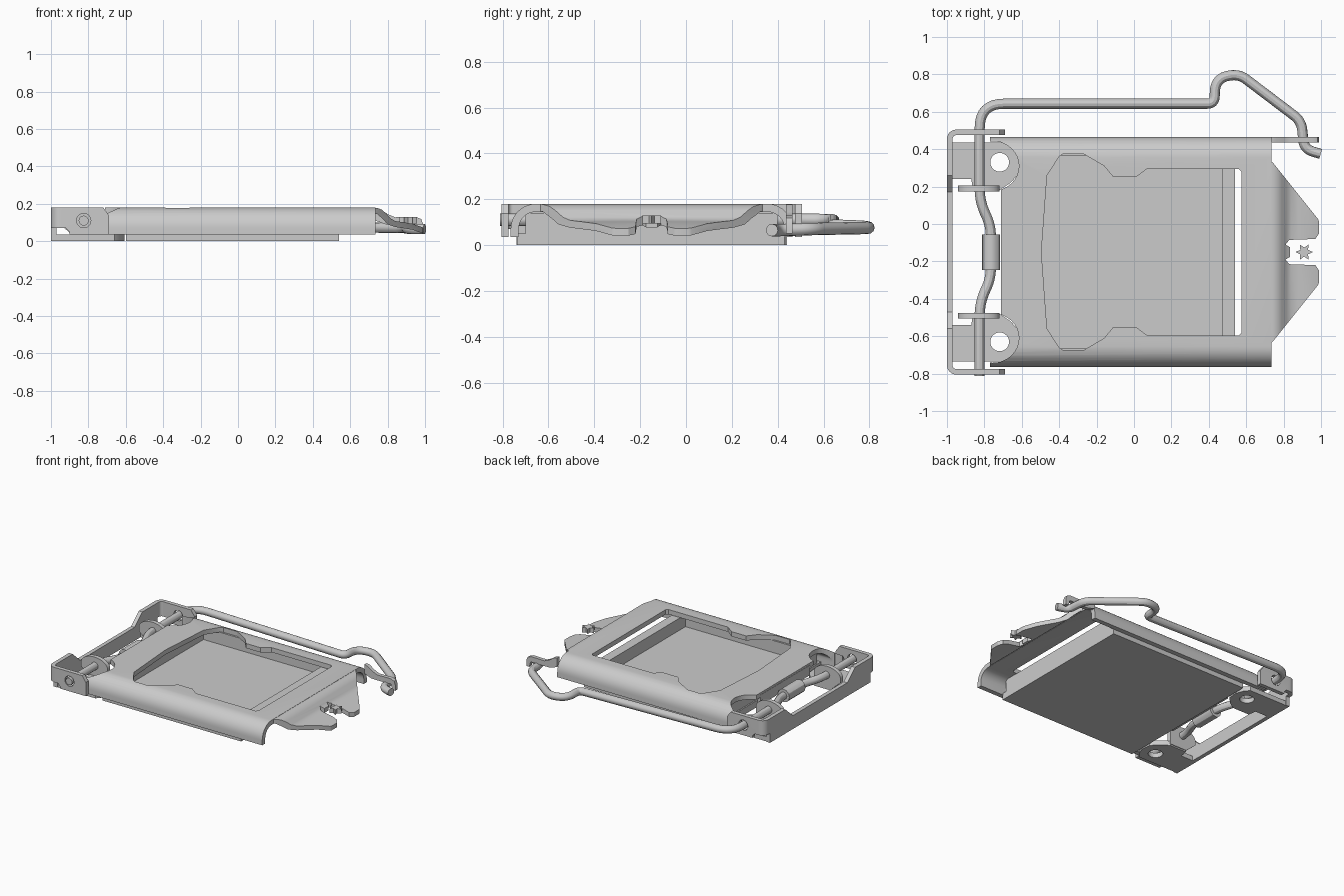
import bpy, bmesh
from math import sin, cos, pi, radians
from mathutils import Vector

if "Cube" in bpy.data.objects:
    bpy.data.objects.remove(bpy.data.objects["Cube"])

CY = -0.15  # symmetry line of the plate


def prism(name, pts, axis, lo, hi):
    """Extrude a 2D outline along an axis: x -> (y,z), y -> (x,z), z -> (x,y)."""
    def place(p, h):
        return {'x': (h, p[0], p[1]), 'y': (p[0], h, p[1]), 'z': (p[0], p[1], h)}[axis]
    bm = bmesh.new()
    a = [bm.verts.new(place(p, lo)) for p in pts]
    b = [bm.verts.new(place(p, hi)) for p in pts]
    n = len(pts)
    bm.faces.new(a)
    bm.faces.new(b[::-1])
    for i in range(n):
        bm.faces.new((a[i], b[i], b[(i + 1) % n], a[(i + 1) % n]))
    bmesh.ops.recalc_face_normals(bm, faces=bm.faces)
    me = bpy.data.meshes.new(name)
    bm.to_mesh(me)
    bm.free()
    ob = bpy.data.objects.new(name, me)
    bpy.context.collection.objects.link(ob)
    return ob


def box(name, x0, x1, y0, y1, z0, z1):
    return prism(name, [(x0, y0), (x1, y0), (x1, y1), (x0, y1)], 'z', z0, z1)


def arc(cx, cy, rx, ry, a0, a1, n):
    return [(cx + rx * cos(radians(a0 + (a1 - a0) * i / n)),
             cy + ry * sin(radians(a0 + (a1 - a0) * i / n))) for i in range(n + 1)]


def ellipse(cx, cy, rx, ry, n=32):
    return arc(cx, cy, rx, ry, 0, 360, n)[:-1]


def mirror(pts):
    """Close an (x, y) outline by mirroring it about the symmetry line."""
    return pts + [(x, 2 * CY - y) for x, y in reversed(pts) if abs(y - CY) > 1e-4]


def flip(pts):
    """Mirror a (y, z) profile about the symmetry line."""
    return [(2 * CY - y, z) for y, z in reversed(pts)]


def activate(ob):
    bpy.ops.object.select_all(action='DESELECT')
    ob.select_set(True)
    bpy.context.view_layer.objects.active = ob


def boolean(ob, cutter, op='DIFFERENCE'):
    m = ob.modifiers.new('cut', 'BOOLEAN')
    m.operation, m.object, m.solver = op, cutter, 'EXACT'
    activate(ob)
    bpy.ops.object.modifier_apply(modifier=m.name)
    bpy.data.objects.remove(cutter)


def tube(name, pts, radius):
    """Round wire through (x, y, z, fillet) points."""
    out = []
    for i, p in enumerate(pts):
        v, f = Vector(p[:3]), p[3]
        if f == 0:
            out.append(v)
            continue
        a = v + (Vector(pts[i - 1][:3]) - v).normalized() * f
        b = v + (Vector(pts[i + 1][:3]) - v).normalized() * f
        for k in range(9):
            t = k / 8
            out.append(a * (1 - t) ** 2 + v * 2 * t * (1 - t) + b * t * t)
    cu = bpy.data.curves.new(name, 'CURVE')
    cu.dimensions = '3D'
    cu.bevel_depth, cu.bevel_resolution, cu.use_fill_caps = radius, 4, True
    sp = cu.splines.new('POLY')
    sp.points.add(len(out) - 1)
    for q, v in zip(sp.points, out):
        q.co = (*v, 1)
    ob = bpy.data.objects.new(name, cu)
    bpy.context.collection.objects.link(ob)
    activate(ob)
    bpy.ops.object.convert(target='MESH')


# Socket body: base slab with a raised rim around a shallow tray
box('socket_base', -0.60, 0.54, -0.735, 0.43, 0, 0.05)
rim = box('socket_rim', -0.59, 0.54, -0.70, 0.40, 0.04, 0.14)
boolean(rim, box('tray_cutter', -0.54, 0.47, -0.665, 0.365, 0.0, 0.3))

# Load plate: sheet with rolled-down sides
R, T = 0.11, 0.035
half_out = [(0.465, 0.035)] + arc(0.465 - R, 0.18 - R, R, R, 0, 90, 10)
half_in = [(0.465 - T, 0.035)] + arc(0.465 - R, 0.18 - R, R - T, R - T, 0, 90, 10)
section = half_out + flip(half_out) + flip(half_in)[::-1] + half_in[::-1]
plate = prism('load_plate', section, 'x', -0.77, 0.735)
window = [(-0.495, CY), (-0.465, 0.26), (-0.40, 0.36), (-0.38, 0.375), (-0.27, 0.375),
          (-0.16, 0.31), (-0.11, 0.25), (0.01, 0.25), (0.07, 0.295), (0.56, 0.295), (0.575, 0.28)]
boolean(plate, prism('window_cutter', mirror(window), 'z', -0.1, 0.3))
boolean(plate, box('hinge_end_cutter', -0.9, -0.71, -0.738, 0.438, -0.1, 0.3))
for y in (0.31, 2 * CY - 0.31):
    boolean(plate, prism('corner_cutter', ellipse(-0.755, y, 0.14, 0.132), 'z', -0.1, 0.3))
box('plate_hinge_lip', -0.712, -0.685, -0.44, 0.14, 0.09, 0.165)

# Front tongue: bent sheet trimmed to a forked trapezoid
bend = [(0.72, 0.179), (0.745, 0.178), (0.77, 0.168), (0.79, 0.15), (0.815, 0.122),
        (0.84, 0.108), (0.88, 0.102), (0.93, 0.094), (1.0, 0.07)]
tongue = prism('front_tongue', bend + [(x - (0.015 if 0.75 < x < 0.83 else 0), z - 0.032)
                                       for x, z in reversed(bend)], 'y', -0.8, 0.5)
fork = [(0.734, 0.335), (0.745, 0.325), (0.985, 0.025), (0.99, 0.01), (0.99, -0.05), (0.97, -0.08),
        (0.83, -0.085), (0.81, -0.11), (0.835, -0.125)]
boolean(tongue, prism('fork_shape', mirror(fork), 'z', -0.1, 0.4), 'INTERSECT')

# Star-headed pin in the fork
star = [(0.91 + r * cos(k * pi / 6), CY + r * sin(k * pi / 6))
        for k in range(12) for r in [0.047 if k % 2 == 0 else 0.024]]
prism('star_pin', star, 'z', 0.095, 0.13)

# Side catch that holds the lever down
catch = [(0.735, 0.178), (0.76, 0.172), (0.80, 0.145), (0.84, 0.128), (0.95, 0.13), (0.98, 0.118),
         (0.99, 0.09), (0.99, 0.05), (0.965, 0.05), (0.955, 0.09), (0.86, 0.088), (0.79, 0.09), (0.735, 0.11)]
prism('lever_catch', catch, 'y', 0.437, 0.465)

# Hinge frame: U-shaped upright strip with a dropped middle
hx, top_y = -0.69, 0.505
outer = [(hx, top_y)] + arc(-0.95, top_y - 0.05, 0.05, 0.05, 90, 180, 6)
inner = [(hx, top_y - 0.03)] + arc(-0.95, top_y - 0.05, 0.02, 0.02, 90, 180, 6)
u_shape = outer + [(x, 2 * CY - y) for x, y in reversed(outer)] \
    + [(x, 2 * CY - y) for x, y in inner] + inner[::-1]
frame = prism('hinge_frame', u_shape, 'z', 0.0, 0.18)
dip = [(0.26, 0.3), (0.26, 0.18), (0.17, 0.10)]
boolean(frame, prism('dip_cutter', dip + flip(dip), 'x', -1.1, -0.92))
boolean(frame, prism('end_cutter', [(-0.72, 0.2), (-0.72, 0.18), (-0.685, 0.13), (-0.6, 0.13), (-0.6, 0.2)],
                     'y', -1, 1))
relief = [(-1.1, -0.1), (-0.6, -0.1), (-0.6, 0.035), (-0.90, 0.035), (-0.90, 0.05), (-0.92, 0.07), (-1.1, 0.07)]
for y0, y1 in ((0.44, 0.6), (-0.9, -0.74)):
    boolean(frame, prism('relief_cutter', relief, 'y', y0, y1))
    boolean(frame, prism('rod_hole_cutter', ellipse(-0.825, 0.11, 0.038, 0.038), 'y', y0, y1))

# Feet with screw holes and bearing tabs, mirrored
pad = [(-0.97, 0.24), (-0.87, 0.24), (-0.86, 0.18), (-0.72, 0.18), (-0.66, 0.22), (-0.615, 0.27),
       (-0.608, 0.34), (-0.63, 0.40), (-0.66, 0.435), (-0.97, 0.435)]
tab = [(-0.86, 0.01), (-0.72, 0.01), (-0.72, 0.10)] + arc(-0.83, 0.11, 0.11, 0.065, 0, 180, 12) + [(-0.94, 0.08)]
for side, s in (('back', 1), ('front', -1)):
    my = lambda y: CY + s * (y - CY)
    foot = prism(side + '_foot', [(x, my(y)) for x, y in pad], 'z', 0, 0.035)
    boolean(foot, prism('hole_cutter', ellipse(-0.718, my(0.33), 0.05, 0.05), 'z', -0.1, 0.2))
    prism(side + '_bearing_tab', tab, 'y', my(0.175), my(0.205))

# Lever: hinge rod with crank, long arm, hump and hooked end
hz = 0.11
tube('lever', [(-0.825, -0.812, hz, 0), (-0.825, -0.42, hz, 0.07), (-0.765, -0.29, 0.10, 0.06),
               (-0.765, -0.01, 0.10, 0.06), (-0.825, 0.12, hz, 0.07), (-0.825, 0.643, hz, 0.13),
               (0.43, 0.643, 0.085, 0.04), (0.435, 0.785, 0.08, 0.08), (0.565, 0.80, 0.075, 0.045),
               (0.895, 0.55, 0.07, 0.05), (0.91, 0.40, 0.065, 0.05), (0.998, 0.375, 0.065, 0)], 0.027)
tube('crank_sleeve', [(-0.765, -0.245, 0.10, 0), (-0.765, -0.055, 0.10, 0)], 0.048)

# Smooth the rolled and round surfaces, keep the edges sharp
for ob in list(bpy.context.scene.objects):
    activate(ob)
    bpy.ops.object.shade_smooth_by_angle(angle=radians(30))
